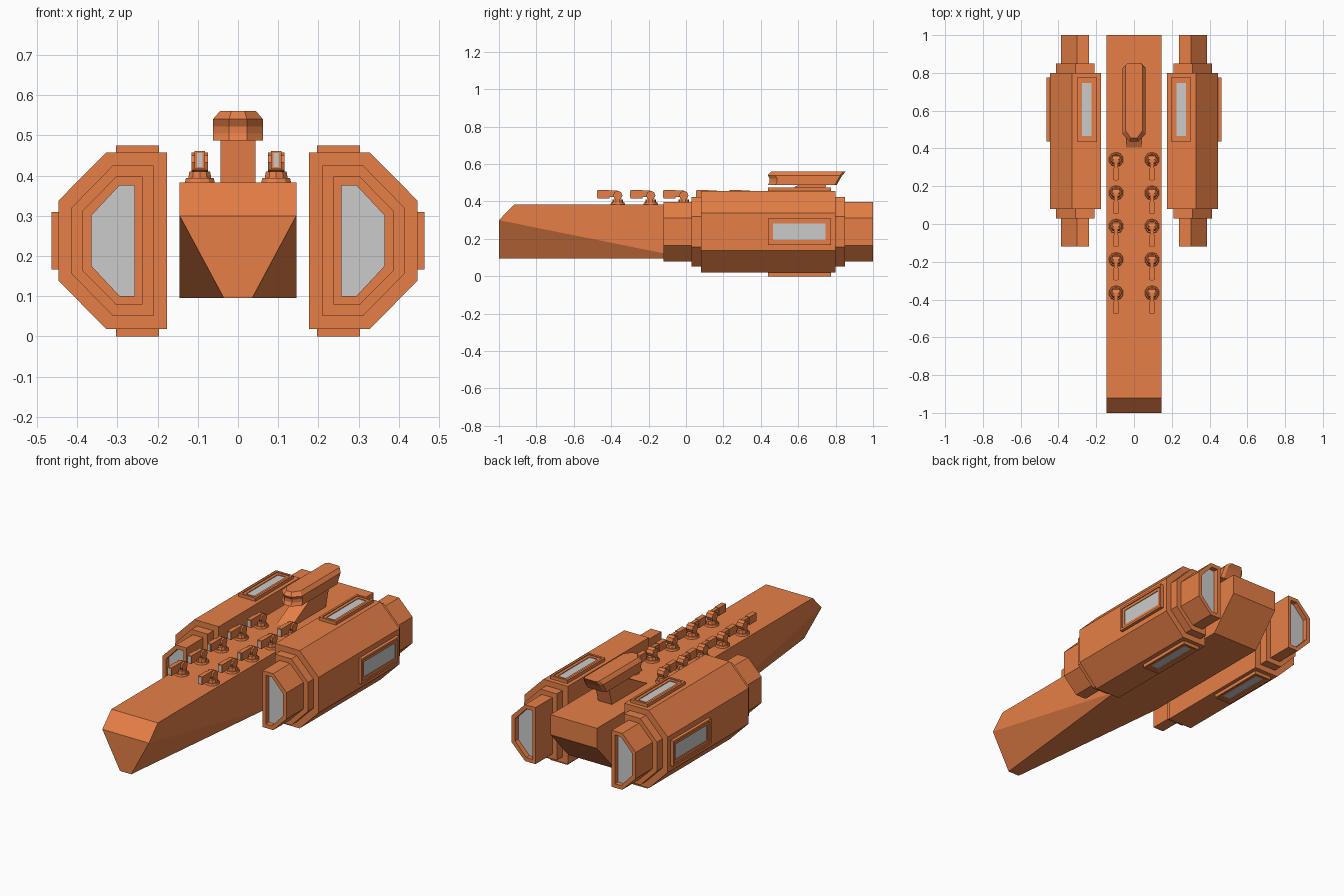
import bpy, bmesh, math
from mathutils import Matrix

if "Cube" in bpy.data.objects:
    bpy.data.objects.remove(bpy.data.objects["Cube"])

hull_paint = bpy.data.materials.new("hull_orange")
hull_paint.diffuse_color = (0.79, 0.212, 0.062, 1)
hull_paint.use_nodes = True
hull_paint.node_tree.nodes["Principled BSDF"].inputs["Base Color"].default_value = hull_paint.diffuse_color


def finish(name, bm, painted=True, mirror=False):
    bmesh.ops.recalc_face_normals(bm, faces=bm.faces)
    mesh = bpy.data.meshes.new(name)
    bm.to_mesh(mesh)
    bm.free()
    ob = bpy.data.objects.new(name, mesh)
    bpy.context.collection.objects.link(ob)
    if painted:
        mesh.materials.append(hull_paint)
    if mirror:
        ob.modifiers.new("Mirror", 'MIRROR')
    return ob


def loft(bm, rings):
    """Skin a list of equal-length rings and cap both ends."""
    vs = [[bm.verts.new(p) for p in r] for r in rings]
    n = len(vs[0])
    for a, b in zip(vs, vs[1:]):
        for i in range(n):
            j = (i + 1) % n
            bm.faces.new((a[i], a[j], b[j], b[i]))
    bm.faces.new(vs[0])
    bm.faces.new(vs[-1])


def loft_object(name, rings, **kw):
    bm = bmesh.new()
    loft(bm, rings)
    return finish(name, bm, **kw)


def box(bm, x0, x1, y0, y1, z0, z1):
    loft(bm, [[(x0, y0, z), (x1, y0, z), (x1, y1, z), (x0, y1, z)] for z in (z0, z1)])


# Main hull: convex wedge with a cut nose and an undercut stern
bm = bmesh.new()
for x, y, z in [(.145, -1, .3), (.145, -.92, .383), (.035, -1, .095), (.145, .02, .095),
                (.145, .84, .095), (.145, 1, .27), (.145, 1, .383)]:
    for s in (-1, 1):
        bm.verts.new((s * x, y, z))
bmesh.ops.convex_hull(bm, input=bm.verts)
bmesh.ops.dissolve_limit(bm, angle_limit=0.01, verts=bm.verts, edges=bm.edges)
finish("main_hull", bm)


# Nacelles: stepped six-sided sections with recessed openings at both ends
def section(inner, corner, outer, low, high):
    z0, z1 = .238 - low, .238 + low
    return [(inner, .238 - high), (corner, .238 - high), (outer, z0),
            (outer, z1), (corner, .238 + high), (inner, .238 + high)]


def at(profile, y):
    return [(x, y, z) for x, z in profile]


glass = section(.257, .295, .364, .063, .137)
tip = section(.2375, .303, .387, .074, .159)
collar = section(.21, .311, .414, .082, .187)
body = section(.176, .328, .446, .1, .219)
steps = [(glass, -.09), (glass, -.12), (tip, -.12), (tip, .03), (collar, .03), (collar, .08),
         (body, .08), (body, .8), (collar, .8), (collar, .85), (tip, .85), (tip, 1),
         (glass, 1), (glass, .97)]
loft_object("nacelle", [at(p, y) for p, y in steps], mirror=True)
for name, y0, y1 in (("front_intake_glass", -.092, -.088), ("rear_exhaust_glass", .968, .972)):
    loft_object(name, [at(glass, y0), at(glass, y1)], painted=False, mirror=True)


# Framed windows on the top, bottom and outer side of each nacelle
def window(name, place, u0, u1, v0, v1, base, top):
    s = math.copysign(1, top - base)

    def ring(d, h):
        return [place(u, v, h) for u, v in ((u0 + d, v0 + d), (u1 - d, v0 + d),
                                            (u1 - d, v1 - d), (u0 + d, v1 - d))]
    lip, deep = top - s * .005, top - s * .011
    loft_object(name + "_frame", [ring(0, base), ring(0, top), ring(.012, top), ring(.012, lip),
                                  ring(.028, lip), ring(.028, deep)], mirror=True)
    loft_object(name + "_glass", [ring(.028, deep), ring(.028, deep + s * .002)],
                painted=False, mirror=True)


flat = lambda u, v, h: (u, v, h)
side = lambda u, v, h: (h, v, u)
window("top_window", flat, .197, .303, .438, .775, .45, .475)
window("bottom_window", flat, .197, .303, .438, .775, .025, 0)
window("side_window", side, .167, .309, .438, .775, .44, .464)

# Bridge tower with a raked front
tower = [(.40, .38), (.72, .38), (.75, .49), (.605, .49)]
loft_object("bridge_tower", [[(x, y, z) for y, z in tower] for x in (-.043, .043)])


# Bridge head: long cabin with pointed front and overhanging stern
def deck(w, nose_w, y0, y1, y2, z):
    half = [(nose_w, y0), (w, y0 + .04), (w, y1), (w * .75, y2)]
    return [(x, y, z) for x, y in half] + [(-x, y, z) for x, y in reversed(half)]


loft_object("bridge_head", [deck(.062, .022, .437, .795, .805, .487),
                            deck(.062, .022, .447, .805, .815, .505),
                            deck(.062, .022, .447, .815, .825, .522),
                            deck(.062, .022, .437, .825, .837, .54),
                            deck(.045, .017, .455, .84, .853, .56)])

# Gun turrets: five mirrored rows
for i in range(5):
    y = .341 - i * .1765
    bm = bmesh.new()
    for r, z0, z1 in ((.04, .38, .394), (.03, .394, .41)):
        bmesh.ops.create_cone(bm, cap_ends=True, segments=10, radius1=r, radius2=r * .9,
                              depth=z1 - z0, matrix=Matrix.Translation((.095, y, (z0 + z1) / 2)))
    bmesh.ops.create_cone(bm, cap_ends=True, segments=8, radius1=.025, radius2=.025, depth=.04,
                          matrix=Matrix.Translation((.095, y, .432)) @
                          Matrix.Rotation(math.pi / 2, 4, 'Y'))
    box(bm, .085, .105, y - .05, y, .425, .459)
    box(bm, .082, .108, y - .108, y - .045, .416, .461)
    finish("gun_turret", bm, mirror=True)
    bm = bmesh.new()
    box(bm, .088, .102, y - .11, y - .107, .421, .456)
    finish("gun_muzzle", bm, painted=False, mirror=True)
